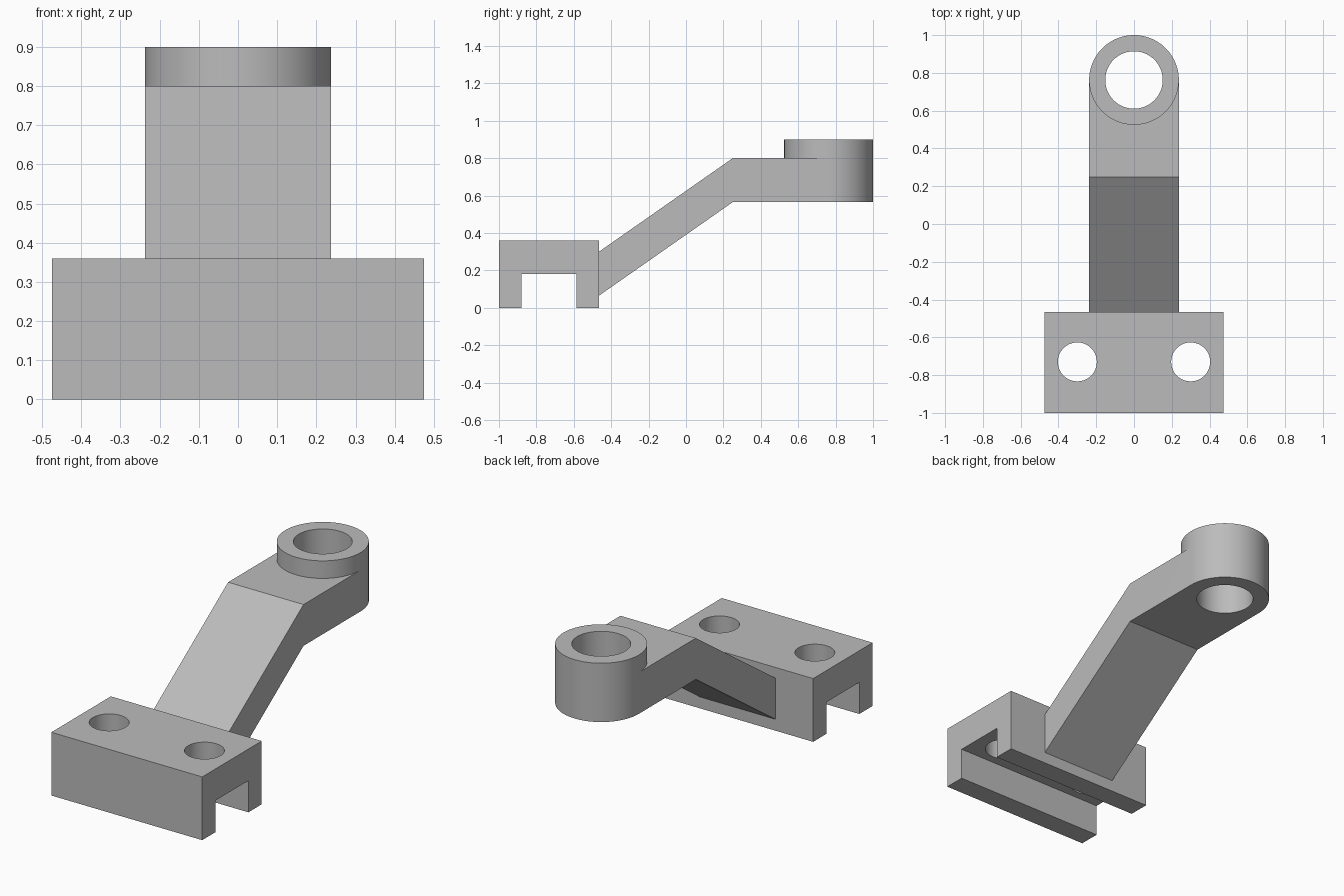
import bpy, bmesh, math

cube = bpy.data.objects.get("Cube")
if cube:
    bpy.data.objects.remove(cube, do_unlink=True)

GREY = (0.5, 0.5, 0.5, 1)
grey = bpy.data.materials.new("plain grey")
grey.use_nodes = True
grey.diffuse_color = GREY
grey.node_tree.nodes["Principled BSDF"].inputs["Base Color"].default_value = GREY


def finish(name, bm):
    bmesh.ops.recalc_face_normals(bm, faces=bm.faces)
    mesh = bpy.data.meshes.new(name)
    bm.to_mesh(mesh)
    bm.free()
    mesh.materials.append(grey)
    obj = bpy.data.objects.new(name, mesh)
    bpy.context.collection.objects.link(obj)
    return obj


def side_extrusion(name, profile, half_width):
    """Extrude a (y, z) side profile across x."""
    bm = bmesh.new()
    face = bm.faces.new([bm.verts.new((-half_width, y, z)) for y, z in profile])
    ext = bmesh.ops.extrude_face_region(bm, geom=[face])["geom"]
    verts = [v for v in ext if isinstance(v, bmesh.types.BMVert)]
    bmesh.ops.translate(bm, verts=verts, vec=(2 * half_width, 0, 0))
    return finish(name, bm)


def cylinder(name, x, y, radius, z0, z1, sides=96):
    bm = bmesh.new()
    bmesh.ops.create_cone(bm, cap_ends=True, segments=sides, radius1=radius,
                          radius2=radius, depth=z1 - z0)
    bmesh.ops.translate(bm, verts=bm.verts, vec=(x, y, (z0 + z1) / 2))
    return finish(name, bm)


def combine(target, other, operation):
    """Apply a boolean and discard the helper object."""
    mod = target.modifiers.new(operation.lower(), "BOOLEAN")
    mod.operation, mod.solver, mod.object = operation, "EXACT", other
    bpy.context.view_layer.objects.active = target
    bpy.ops.object.modifier_apply(modifier=mod.name)
    bpy.data.objects.remove(other, do_unlink=True)


# Slotted base block with two bolt holes
BACK, TOP, SLOT = -0.465, 0.36, 0.18
base = side_extrusion("base_block", [
    (-1, 0), (-0.88, 0), (-0.88, SLOT), (-0.585, SLOT),
    (-0.585, 0), (BACK, 0), (BACK, TOP), (-1, TOP)], 0.475)
for side in (-1, 1):
    combine(base, cylinder("bolt_hole", side * 0.3, -0.73, 0.103, 0.1, 0.5), "DIFFERENCE")

# Cranked arm ending in a raised round boss with a through bore
R = 0.2375
EYE_Y, LOW, HIGH = 1 - R, 0.565, 0.80
arm = side_extrusion("cranked_arm", [
    (BACK, 0.065), (0.25, LOW), (EYE_Y, LOW),
    (EYE_Y, HIGH), (0.25, HIGH), (BACK, 0.30)], R)
combine(arm, cylinder("boss", 0, EYE_Y, R, LOW, 0.90), "UNION")
combine(arm, cylinder("bore", 0, EYE_Y, 0.152, 0.4, 1.1), "DIFFERENCE")

# Smooth the round walls, keep the edges sharp
for obj in (base, arm):
    bpy.ops.object.select_all(action="DESELECT")
    obj.select_set(True)
    bpy.context.view_layer.objects.active = obj
    bpy.ops.object.shade_smooth_by_angle(angle=math.radians(25))
